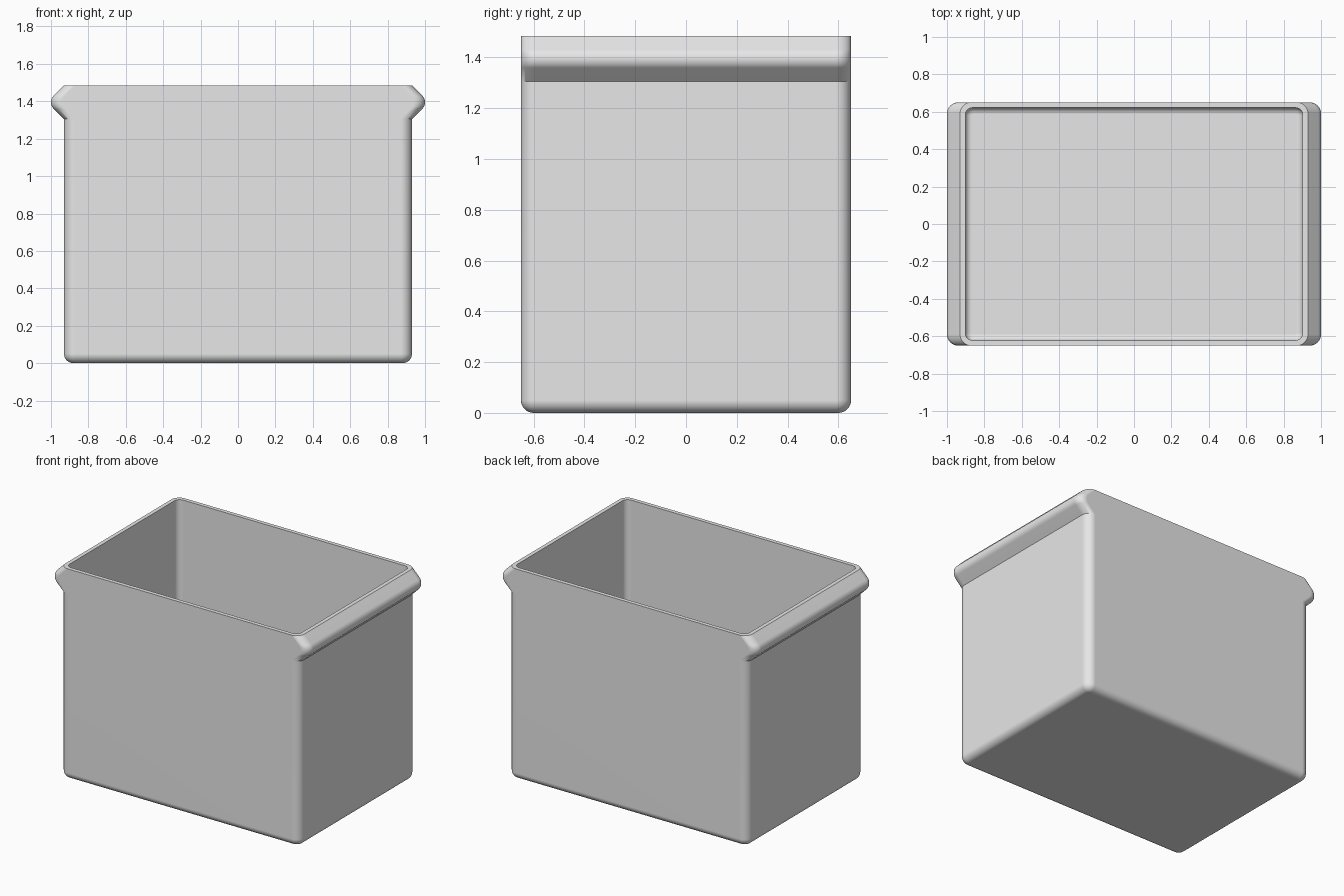
import bpy, bmesh
from math import sin, cos, pi

if "Cube" in bpy.data.objects:
    bpy.data.objects.remove(bpy.data.objects["Cube"], do_unlink=True)

HX, HY, TOP, WALL = 0.93, 0.65, 1.485, 0.028   # half sizes, height, wall
SEG = 8                                        # segments per rounded corner

grey = bpy.data.materials.new("light grey")
grey.use_nodes = True
colour = (0.8, 0.8, 0.8, 1)
grey.diffuse_color = colour
grey.node_tree.nodes["Principled BSDF"].inputs["Base Color"].default_value = colour


def ring(bm, z, hx, hy, r):
    """Rounded rectangle of vertices at height z."""
    verts = []
    for q, (sx, sy) in enumerate([(1, 1), (-1, 1), (-1, -1), (1, -1)]):
        for i in range(SEG + 1):
            a = (q + i / SEG) * pi / 2
            verts.append(bm.verts.new((sx * (hx - r) + r * cos(a),
                                       sy * (hy - r) + r * sin(a), z)))
    return verts


def bottom_fillet(z, hx, hy, r, f):
    """Levels that round the lower edge, from the floor upwards."""
    levels = []
    for i in range(SEG + 1):
        a = i / SEG * pi / 2
        inset = f * (1 - sin(a))
        levels.append((z + f * (1 - cos(a)), hx - inset, hy - inset, r - inset))
    return levels


# Outer shell: rounded base, straight sides, side lips with a rounded nose
R = 0.06
levels = bottom_fillet(0, HX, HY, R, 0.05)
levels.append((1.305, HX, HY, R))
for i in range(SEG + 1):
    a = (i / SEG - 0.5) * pi / 2
    levels.append((1.395 + 0.05 * sin(a), 0.95 + 0.05 * cos(a), HY, R))
levels.append((TOP, HX, HY, R))

# Inner shell: rim, then down to the rounded inside floor
ix, iy, ir = HX - WALL, HY - WALL, 0.04
levels.append((TOP, ix, iy, ir))
levels += reversed(bottom_fillet(WALL, ix, iy, ir, 0.035))

bm = bmesh.new()
rings = [ring(bm, *level) for level in levels]
for low, high in zip(rings, rings[1:]):
    for i in range(len(low)):
        j = (i + 1) % len(low)
        bm.faces.new((low[i], low[j], high[j], high[i]))
bm.faces.new(rings[0])
bm.faces.new(rings[-1])
bmesh.ops.recalc_face_normals(bm, faces=bm.faces)

mesh = bpy.data.meshes.new("storage_bin")
bm.to_mesh(mesh)
bm.free()
mesh.materials.append(grey)
storage_bin = bpy.data.objects.new("storage_bin", mesh)
bpy.context.collection.objects.link(storage_bin)

# Smooth fillets, sharp rim and lip edges, flat large panels
bpy.ops.object.select_all(action="DESELECT")
storage_bin.select_set(True)
bpy.context.view_layer.objects.active = storage_bin
bpy.ops.object.shade_smooth_by_angle(angle=pi / 6)
weighted = storage_bin.modifiers.new("weighted normals", "WEIGHTED_NORMAL")
weighted.keep_sharp = True
